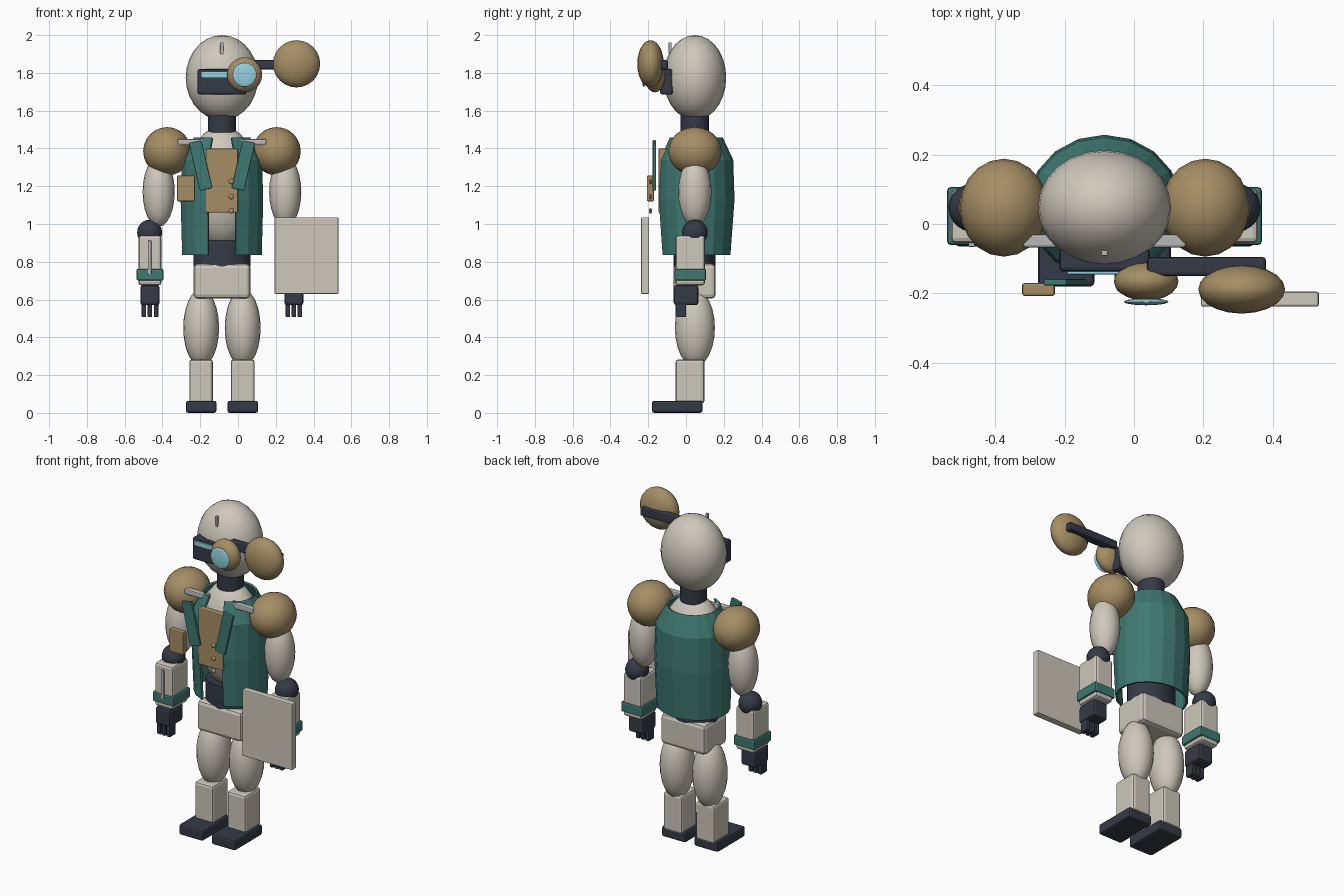
import bpy, bmesh, math

if "Cube" in bpy.data.objects:
    bpy.data.objects.remove(bpy.data.objects["Cube"])

CX, CY = -0.085, 0.047   # body axis


def mat(name, r, g, b):
    m = bpy.data.materials.new(name)
    m.diffuse_color = (r, g, b, 1)
    m.use_nodes = True
    m.node_tree.nodes["Principled BSDF"].inputs["Base Color"].default_value = m.diffuse_color
    return m


SHELL = mat("shell", 0.62, 0.58, 0.50)
TAN = mat("tan", 0.38, 0.27, 0.13)
TEAL = mat("teal", 0.05, 0.19, 0.17)
DARK = mat("dark", 0.035, 0.042, 0.062)
GLASS = mat("glass", 0.30, 0.63, 0.72)
METAL = mat("metal", 0.48, 0.48, 0.48)


def finish(ob, name, m, smooth=None):
    ob.name = name
    ob.data.materials.append(m)
    if smooth:
        bpy.ops.object.shade_smooth_by_angle(angle=math.radians(smooth))
    return ob


def box(name, x, y, z, m, bevel=0.008, seg=2):
    """Box from (min, max) ranges with rounded edges."""
    bpy.ops.mesh.primitive_cube_add(size=1)
    ob = bpy.context.object
    for v in ob.data.vertices:
        v.co = [c * (r[1] - r[0]) for c, r in zip(v.co, (x, y, z))]
    ob.location = [(r[0] + r[1]) / 2 for r in (x, y, z)]
    if bevel:
        b = ob.modifiers.new("bevel", 'BEVEL')
        b.width, b.segments = bevel, seg
    return finish(ob, name, m)


def ball(name, loc, rad, m, seg=20, rings=12):
    bpy.ops.mesh.primitive_uv_sphere_add(segments=seg, ring_count=rings, radius=1)
    ob = bpy.context.object
    for v in ob.data.vertices:
        v.co = [c * r for c, r in zip(v.co, rad)]
    ob.location = loc
    return finish(ob, name, m, 40)


def tube(name, loc, rx, ry, h, m):
    bpy.ops.mesh.primitive_cylinder_add(vertices=20, radius=1, depth=h)
    ob = bpy.context.object
    for v in ob.data.vertices:
        v.co.x *= rx
        v.co.y *= ry
    ob.location = loc
    return finish(ob, name, m, 40)


def span(c, half):
    return (c - half, c + half)


# Head, neck and face gear
ball("head", (CX, CY, 1.775), (0.192, 0.166, 0.225), SHELL, 24, 14)
tube("neck", (CX, CY, 1.53), 0.075, 0.075, 0.09, DARK)
box("visor", (-0.215, 0.045), (-0.137, -0.07), (1.685, 1.82), DARK, 0.012)
box("visor_strip", (-0.193, -0.02), (-0.145, -0.13), (1.776, 1.806), GLASS, 0.003)
box("forehead_pin", span(CX, 0.009), (-0.092, -0.076), (1.90, 1.962), METAL, 0.003)
ball("eyepiece", (0.035, -0.165, 1.79), (0.093, 0.056, 0.093), TAN)
ball("lens", (0.035, -0.224, 1.79), (0.064, 0.010, 0.064), GLASS)
box("side_arm", (0.037, 0.38), (-0.15, -0.095), (1.818, 1.868), DARK, 0.01)
ball("side_disc", (0.31, -0.188, 1.848), (0.125, 0.07, 0.125), TAN)

# Torso, waist and hips
ball("torso", (CX, CY, 1.20), (0.195, 0.155, 0.32), SHELL)
tube("waist", (CX, CY, 0.845), 0.15, 0.11, 0.14, DARK)
box("pelvis", (-0.235, 0.066), (-0.065, 0.157), (0.605, 0.79), SHELL, 0.022)

# Vest: faceted open shell with a gap down the front
rings = [(0.835, 0.214, 0.185), (1.13, 0.222, 0.207),
         (1.34, 0.215, 0.200), (1.457, 0.152, 0.145)]
bm = bmesh.new()
rows = []
for z, rx, ry in rings:
    angles = [math.radians(20 + 20 * i) for i in range(17)]
    rows.append([bm.verts.new((CX + rx * math.sin(a), CY + 0.003 - ry * math.cos(a), z))
                 for a in angles])
for lo, hi in zip(rows, rows[1:]):
    for i in range(16):
        bm.faces.new((lo[i], lo[i + 1], hi[i + 1], hi[i]))
me = bpy.data.meshes.new("vest")
bm.to_mesh(me)
bm.free()
vest = bpy.data.objects.new("vest", me)
bpy.context.collection.objects.link(vest)
s = vest.modifiers.new("thickness", 'SOLIDIFY')
s.thickness, s.offset = 0.012, -1
finish(vest, "vest", TEAL)

# Chest panel, buttons and pocket
box("chest_panel", span(CX, 0.085), (-0.145, -0.10), (1.06, 1.40), TAN, 0.006)
for z in (1.225, 1.145, 1.07):
    ball("button", (-0.035, -0.188, z), (0.015, 0.009, 0.015), TAN, 12, 8)
box("pocket", (-0.322, -0.228), (-0.207, -0.17), (1.12, 1.257), TAN, 0.006)

for s, side in ((-1, "right"), (1, "left")):
    def at(d, half):
        return span(CX + s * d, half)

    # Lapels and collar bars
    lapel = box(side + "_lapel", at(0.113, 0.034), (-0.177, -0.158), (1.18, 1.44), TEAL, 0.004)
    lapel.rotation_euler.y = s * math.radians(13)
    box(side + "_collar_bar", at(0.155, 0.08), (-0.068, -0.03), (1.417, 1.45), METAL, 0.008)

    # Arms
    ball(side + "_shoulder", (CX + s * 0.29, CY, 1.385), (0.127, 0.141, 0.128), TAN)
    ball(side + "_upper_arm", (CX + s * 0.335, CY, 1.17), (0.085, 0.088, 0.185), SHELL)
    ball(side + "_elbow", (CX + s * 0.383, CY, 0.955), (0.066, 0.068, 0.068), DARK)
    box(side + "_forearm", at(0.381, 0.061), (-0.055, 0.10), (0.675, 0.94), SHELL, 0.015)
    box(side + "_cuff", at(0.381, 0.072), (-0.06, 0.106), (0.70, 0.763), TEAL, 0.01)
    box(side + "_hand", at(0.381, 0.051), (-0.065, 0.066), (0.57, 0.677), DARK, 0.015)
    for k in (-1, 0, 1):
        box(side + "_finger", at(0.381 + k * 0.032, 0.012), (-0.055, 0.0), (0.507, 0.585), DARK, 0.004)

    # Legs
    ball(side + "_thigh", (CX + s * 0.11, CY, 0.45), (0.095, 0.106, 0.205), SHELL)
    box(side + "_shin", at(0.11, 0.063), (-0.055, 0.098), (0.05, 0.283), SHELL, 0.015)
    box(side + "_foot", at(0.11, 0.081), (-0.18, 0.087), (0.0, 0.064), DARK, 0.012)

# Forearm rod and carried board
box("forearm_rod", span(-0.468, 0.009), (-0.066, -0.05), (0.733, 0.912), METAL, 0.003)
box("board", (0.193, 0.532), (-0.238, -0.195), (0.63, 1.035), SHELL, 0.006)
